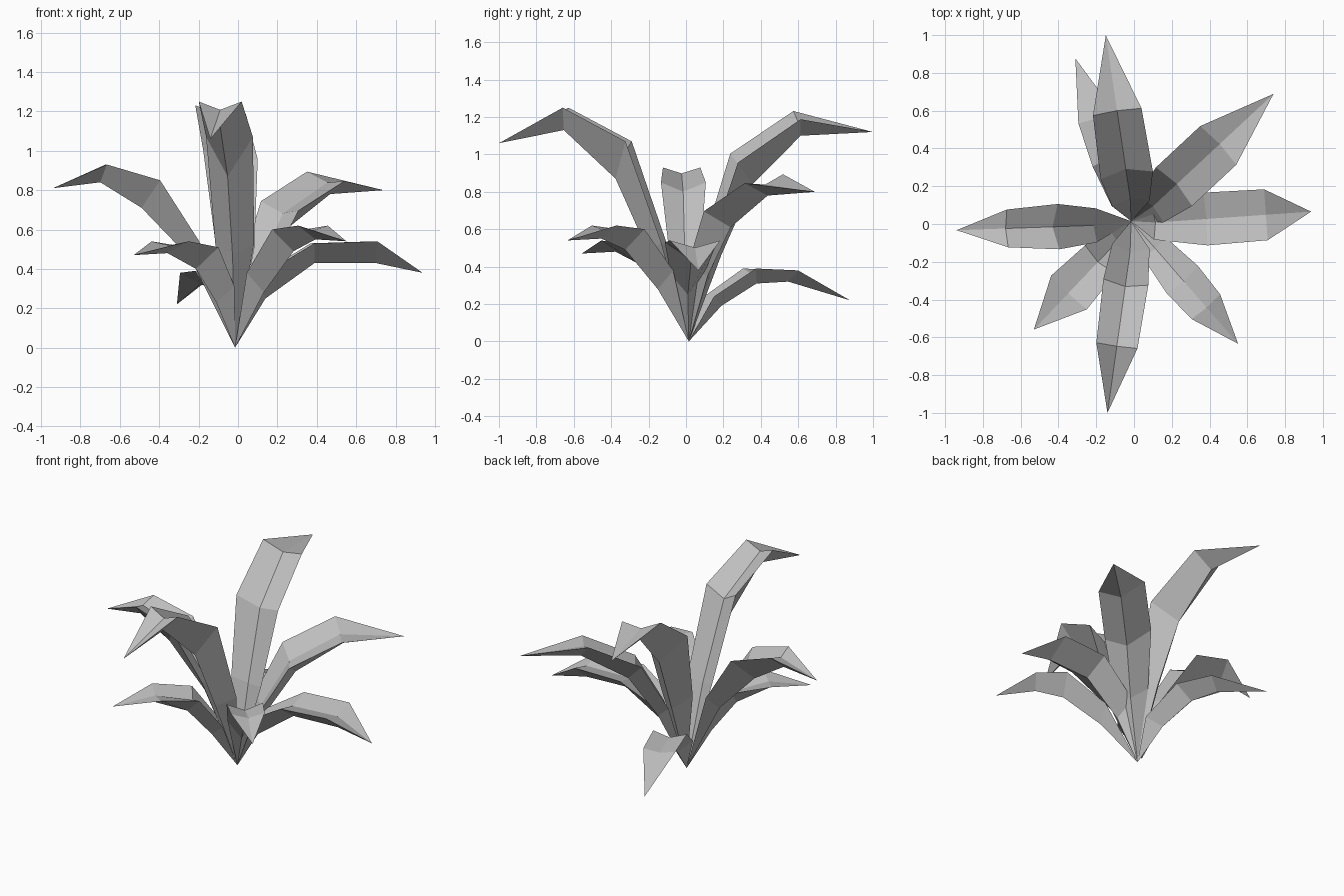
import bpy, bmesh
from math import radians, sin, cos
from mathutils import Vector

cube = bpy.data.objects.get("Cube")
if cube:
    bpy.data.objects.remove(cube, do_unlink=True)

# One plain grey for the whole plant
GREY = (0.53, 0.53, 0.53, 1.0)
grey = bpy.data.materials.new("leaf_grey")
grey.use_nodes = True
grey.diffuse_color = GREY
grey.node_tree.nodes["Principled BSDF"].inputs["Base Color"].default_value = GREY

ROOT = Vector((-0.015, 0.015, 0.0))
RIB_DEPTH = 0.35   # upper rib sinks this far from the edges toward the keel


def leaf(name, heading, stations, tip, roll=0.0):
    """Arching leaf with a folded upper side and a keel below.
    Each station, in hundredths: edge reach, edge height, half width,
    keel reach, keel height. Roll lowers the right-hand edge."""
    a = radians(heading)
    out = Vector((cos(a), sin(a), 0))
    side = Vector((sin(a), -cos(a), -roll))
    up = Vector((0, 0, 1))

    def point(reach, height):
        return (out * reach + up * height) / 100

    bm = bmesh.new()
    base = bm.verts.new(ROOT)
    rings = []
    for reach, height, half, keel_reach, keel_height in stations:
        mid = point(reach, height)
        keel = point(keel_reach, keel_height)
        rib = mid.lerp(keel, RIB_DEPTH)
        offset = side * half / 100
        rings.append([bm.verts.new(p) for p in (mid - offset, rib, mid + offset, keel)])
    end = bm.verts.new(point(*tip))

    # Fan at the root, quads along the blade, fan at the tip
    for i in range(4):
        j = (i + 1) % 4
        bm.faces.new((base, rings[0][i], rings[0][j]))
        for low, high in zip(rings, rings[1:]):
            bm.faces.new((low[i], high[i], high[j], low[j]))
        bm.faces.new((rings[-1][i], end, rings[-1][j]))
    bmesh.ops.recalc_face_normals(bm, faces=bm.faces)

    mesh = bpy.data.meshes.new(name)
    bm.to_mesh(mesh)
    bm.free()
    mesh.materials.append(grey)
    obj = bpy.data.objects.new(name, mesh)
    bpy.context.collection.objects.link(obj)
    return obj


# Tall leaves
leaf("front_leaf", 262,
     [(12, 53, 10, 20, 47), (31, 107, 12, 38, 87), (65, 125, 11, 66, 113)], (101, 106))
leaf("back_leaf", 98.5,
     [(11, 52, 10, 19, 46), (26, 98, 14, 36, 84), (60, 121, 13, 62, 110)], (101, 112), 0.17)

# Middle leaves
leaf("left_side_leaf", 4,
     [(10, 36, 9, 14, 25), (38, 53, 14, 39, 43), (70, 54, 13.5, 70, 43)], (94, 38))
leaf("right_side_leaf", 182,
     [(20, 54, 9, 24, 45), (40, 85, 12, 49, 71), (67, 93, 10, 70, 84)], (94, 81))
leaf("back_left_leaf", 43,
     [(12, 42, 10, 17, 35), (29, 72, 14, 35, 61), (61, 87, 14, 64, 78)], (101, 80), 0.17)

# Short and low leaves
leaf("front_left_leaf", 311,
     [(16, 38, 8, 20, 28), (39, 60, 11, 43, 49), (58, 62, 10, 60, 55)], (84, 54))
leaf("front_right_leaf", 226.5,
     [(11, 31, 8, 16, 23), (26, 51, 11, 31, 40), (50, 54, 13, 52, 48)], (77, 47))
leaf("back_right_leaf", 109.5,
     [(13, 24, 8, 20, 19), (36, 39, 10.5, 40, 31), (60, 38, 10, 58, 32)], (93, 22))
